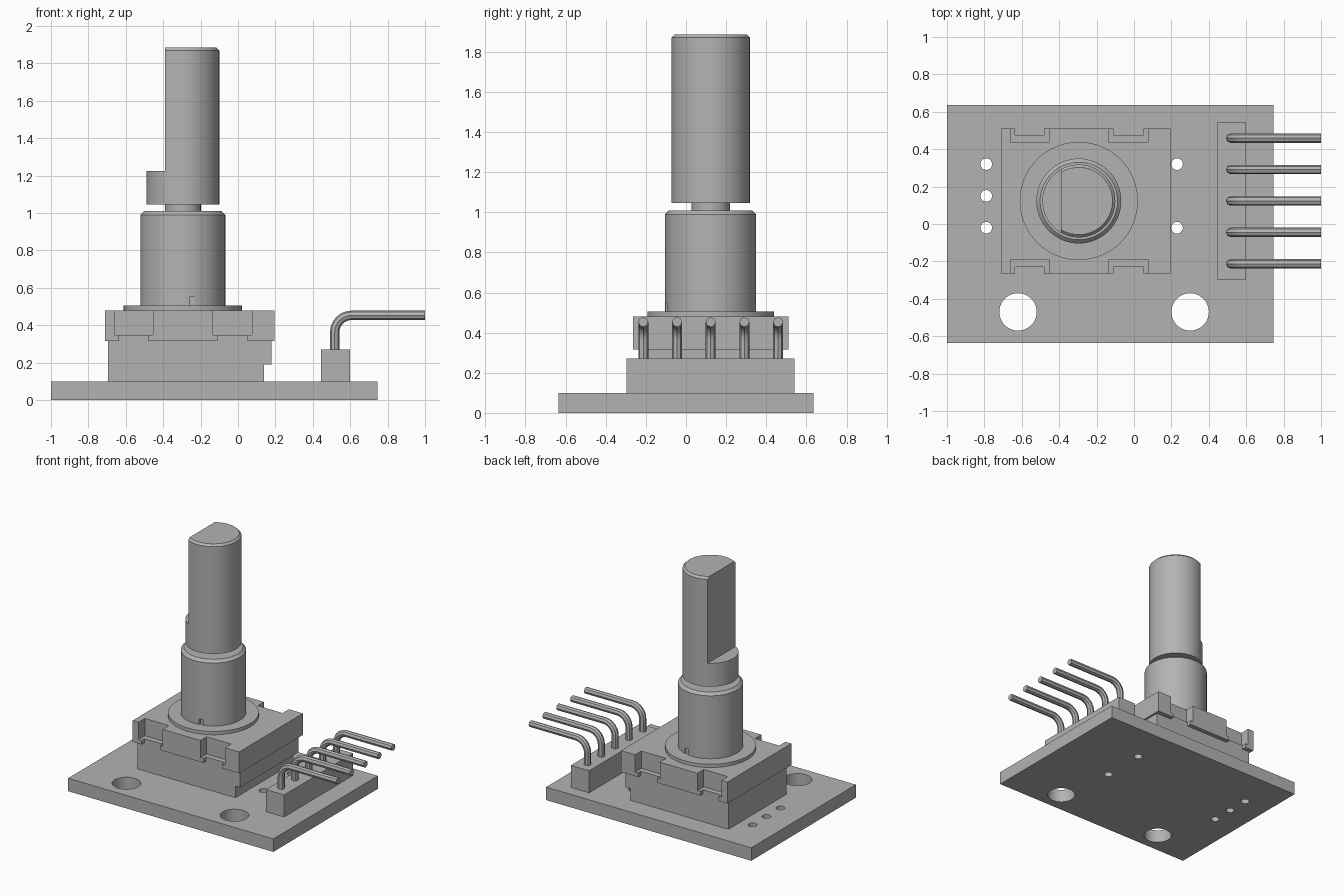
import bpy, bmesh, math
from mathutils import Matrix

cube = bpy.data.objects.get("Cube")
if cube:
    bpy.data.objects.remove(cube, do_unlink=True)

grey = bpy.data.materials.new("plain_grey")
grey.use_nodes = True
COLOUR = (0.45, 0.45, 0.45, 1)
grey.diffuse_color = COLOUR
grey.node_tree.nodes["Principled BSDF"].inputs["Base Color"].default_value = COLOUR

CX, CY = -0.295, 0.123          # encoder axis


def make(name, bm):
    bmesh.ops.recalc_face_normals(bm, faces=bm.faces)
    mesh = bpy.data.meshes.new(name)
    bm.to_mesh(mesh)
    bm.free()
    mesh.materials.append(grey)
    ob = bpy.data.objects.new(name, mesh)
    bpy.context.collection.objects.link(ob)
    return ob


def box(name, x, y, z):
    bm = bmesh.new()
    bmesh.ops.create_cube(bm, size=1)
    for v in bm.verts:
        v.co = [(a + b) / 2 + c * (b - a) for c, (a, b) in zip(v.co, (x, y, z))]
    return make(name, bm)


def cylinder(name, x, y, r, z0, z1, chamfer=0, sides=64):
    bm = bmesh.new()
    bmesh.ops.create_cone(bm, cap_ends=True, segments=sides, radius1=r, radius2=r,
                          depth=z1 - z0, matrix=Matrix.Translation((x, y, (z0 + z1) / 2)))
    if chamfer:
        rim = [e for e in bm.edges if all(v.co.z > z1 - 0.001 for v in e.verts)]
        bmesh.ops.bevel(bm, geom=rim, offset=chamfer, segments=1, affect='EDGES')
    return make(name, bm)


def activate(ob):
    bpy.ops.object.select_all(action='DESELECT')
    ob.select_set(True)
    bpy.context.view_layer.objects.active = ob


def cut(ob, cutters):
    activate(ob)
    for c in cutters:
        c.hide_render = True
        mod = ob.modifiers.new("cut", 'BOOLEAN')
        mod.operation, mod.solver, mod.object = 'DIFFERENCE', 'EXACT', c
        bpy.ops.object.modifier_apply(modifier=mod.name)
        bpy.data.objects.remove(c, do_unlink=True)


def smooth(ob):
    activate(ob)
    bpy.ops.object.shade_smooth_by_angle(angle=math.radians(30))


# Circuit board with mounting and solder holes
board = box("circuit_board", (-1, 0.745), (-0.635, 0.635), (0, 0.1))
holes = [(-0.62, -0.47, 0.1), (0.3, -0.47, 0.1)]
holes += [(-0.79, y, 0.031) for y in (-0.02, 0.15, 0.32)]
holes += [(0.23, y, 0.031) for y in (-0.02, 0.32)]
cut(board, [cylinder("hole_cutter", x, y, r, -0.1, 0.2, sides=40) for x, y, r in holes])
smooth(board)

# Encoder body, stepped on one side
box("body_lower", (-0.695, 0.14), (CY - 0.354, CY + 0.354), (0.1, 0.19))
box("body_upper", (-0.695, 0.18), (CY - 0.354, CY + 0.354), (0.19, 0.32))

# Metal cover with clip notches on front and back edges
cover = box("metal_cover", (-0.71, 0.195), (CY - 0.388, CY + 0.388), (0.315, 0.48))
notches = []
for x0, x1 in ((-0.66, -0.455), (-0.135, 0.075)):
    for side in (-1, 1):
        deep = sorted((CY + side * 0.312, CY + side * 0.5))
        shallow = sorted((CY + side * 0.354, CY + side * 0.5))
        notches.append(box("notch_cutter", (x0, x1), deep, (0.347, 0.6)))
        notches.append(box("slot_cutter", (x0 + 0.025, x1 - 0.025), shallow, (0.2, 0.4)))
cut(cover, notches)

# Flange, threaded bushing with small relief notches, neck
smooth(cylinder("flange", CX, CY, 0.316, 0.475, 0.506))
bushing = cylinder("bushing", CX, CY, 0.227, 0.5, 1.01, 0.02)
cut(bushing, [box("relief_cutter", (-0.26, -0.23), sorted((CY + s * 0.21, CY + s * 0.3)),
                  (0.506, 0.55)) for s in (-1, 1)])
smooth(bushing)
smooth(cylinder("neck", CX, CY, 0.096, 1.0, 1.06))

# Shaft with a flat on one side
shaft = cylinder("shaft", CX, CY, 0.195, 1.045, 1.885, 0.015)
cut(shaft, [box("flat_cutter", (-0.8, -0.39), (CY - 0.4, CY + 0.4), (1.225, 2.1))])
smooth(shaft)

# Pin header with five bent pins
box("pin_header", (0.445, 0.6), (CY - 0.419, CY + 0.419), (0.1, 0.27))
BEND, PX, PZ = 0.09, 0.517, 0.453
for i in range(5):
    path = [(PX, 0.25)]
    for k in range(9):
        a = math.pi / 2 * k / 8
        path.append((PX + BEND * (1 - math.cos(a)), PZ - BEND * (1 - math.sin(a))))
    path.append((1.0, PZ))
    curve = bpy.data.curves.new("pin_path", 'CURVE')
    curve.dimensions = '3D'
    curve.bevel_depth, curve.bevel_resolution = 0.025, 2
    curve.use_fill_caps = True
    spline = curve.splines.new('POLY')
    spline.points.add(len(path) - 1)
    for p, (x, z) in zip(spline.points, path):
        p.co = (x, CY + (i - 2) * 0.168, z, 1)
    curve.materials.append(grey)
    pin = bpy.data.objects.new(f"pin_{i + 1}", curve)
    bpy.context.collection.objects.link(pin)
    activate(pin)
    bpy.ops.object.convert(target='MESH')
    smooth(bpy.context.view_layer.objects.active)
